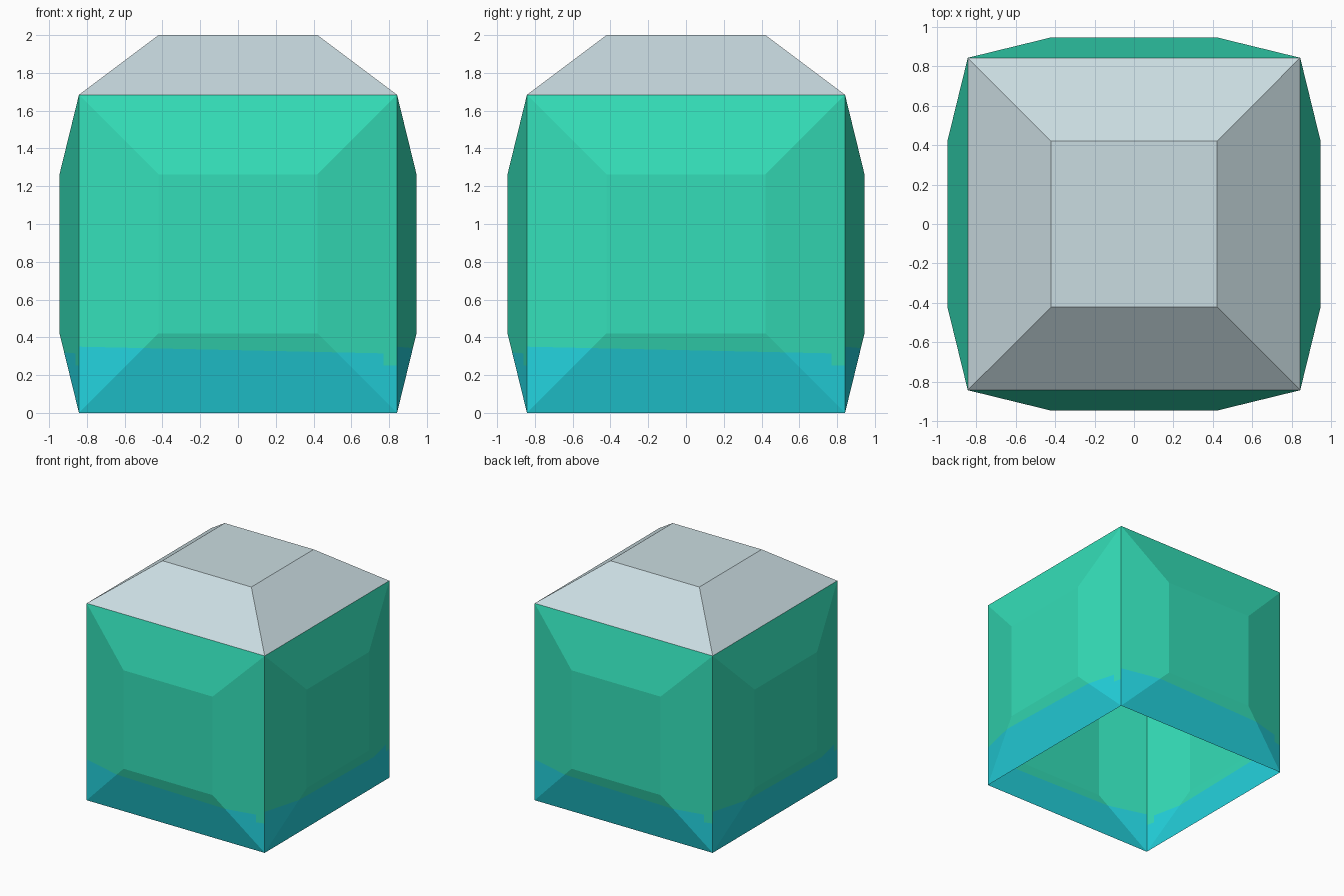
import bpy, bmesh, math
from mathutils import Matrix, Vector

if "Cube" in bpy.data.objects:
    bpy.data.objects.remove(bpy.data.objects["Cube"])

H = 0.842      # half width of the cube edges
I = 0.421      # half width of the raised inner panel
BAND_MID, BAND_SLOPE = 0.332, -0.022   # painted band edge, slightly tilted
NOTCH_U, NOTCH_Z = 0.77, 0.25          # lower step at the right end of the band


def srgb(r, g, b):
    def lin(c):
        c /= 255
        return c / 12.92 if c <= 0.04045 else ((c + 0.055) / 1.055) ** 2.4
    return (lin(r), lin(g), lin(b), 1)


def material(name, colour):
    m = bpy.data.materials.new(name)
    m.diffuse_color = colour
    m.use_nodes = True
    m.node_tree.nodes["Principled BSDF"].inputs["Base Color"].default_value = m.diffuse_color
    return m


green = material("sea green", srgb(52, 222, 184))
blue = material("cyan blue", srgb(35, 210, 221))
grey = material("pale grey", srgb(202, 220, 225))


def puffed_panel(bulge):
    """Open square sheet facing +z with a raised inner square."""
    bm = bmesh.new()
    corners = [(-1, -1), (1, -1), (1, 1), (-1, 1)]
    outer = [bm.verts.new((x * H, y * H, 0)) for x, y in corners]
    inner = [bm.verts.new((x * I, y * I, bulge)) for x, y in corners]
    bm.faces.new(inner)
    for i in range(4):
        j = (i + 1) % 4
        bm.faces.new((outer[i], outer[j], inner[j], inner[i]))
    return bm


def cut(bm, point, normal):
    bmesh.ops.bisect_plane(bm, geom=bm.verts[:] + bm.edges[:] + bm.faces[:],
                           dist=1e-5, plane_co=point, plane_no=normal)


def finish(bm, name, mats):
    mesh = bpy.data.meshes.new(name)
    bm.to_mesh(mesh)
    bm.free()
    for m in mats:
        mesh.materials.append(m)
    bpy.context.collection.objects.link(bpy.data.objects.new(name, mesh))


# Four side walls, each with the painted band along the bottom
for k, name in enumerate(("front_wall", "right_wall", "back_wall", "left_wall")):
    bm = puffed_panel(0.103)
    stand = Matrix.Translation((0, -H, H)) @ Matrix.Rotation(math.pi / 2, 4, 'X')
    bm.transform(stand)
    cut(bm, (0, 0, BAND_MID), Vector((-BAND_SLOPE, 0, 1)).normalized())
    cut(bm, (NOTCH_U, 0, 0), (1, 0, 0))
    cut(bm, (0, 0, NOTCH_Z), (0, 0, 1))
    for f in bm.faces:
        c = f.calc_center_median()
        top = NOTCH_Z if c.x > NOTCH_U else BAND_MID + BAND_SLOPE * c.x
        f.material_index = 1 if c.z < top else 0
    bm.transform(Matrix.Rotation(k * math.pi / 2, 4, 'Z'))
    finish(bm, name, (green, blue))

# Raised lid; the underside of the box stays open
bm = puffed_panel(2 - 2 * H)
bm.transform(Matrix.Translation((0, 0, 2 * H)))
finish(bm, "lid", (grey,))
